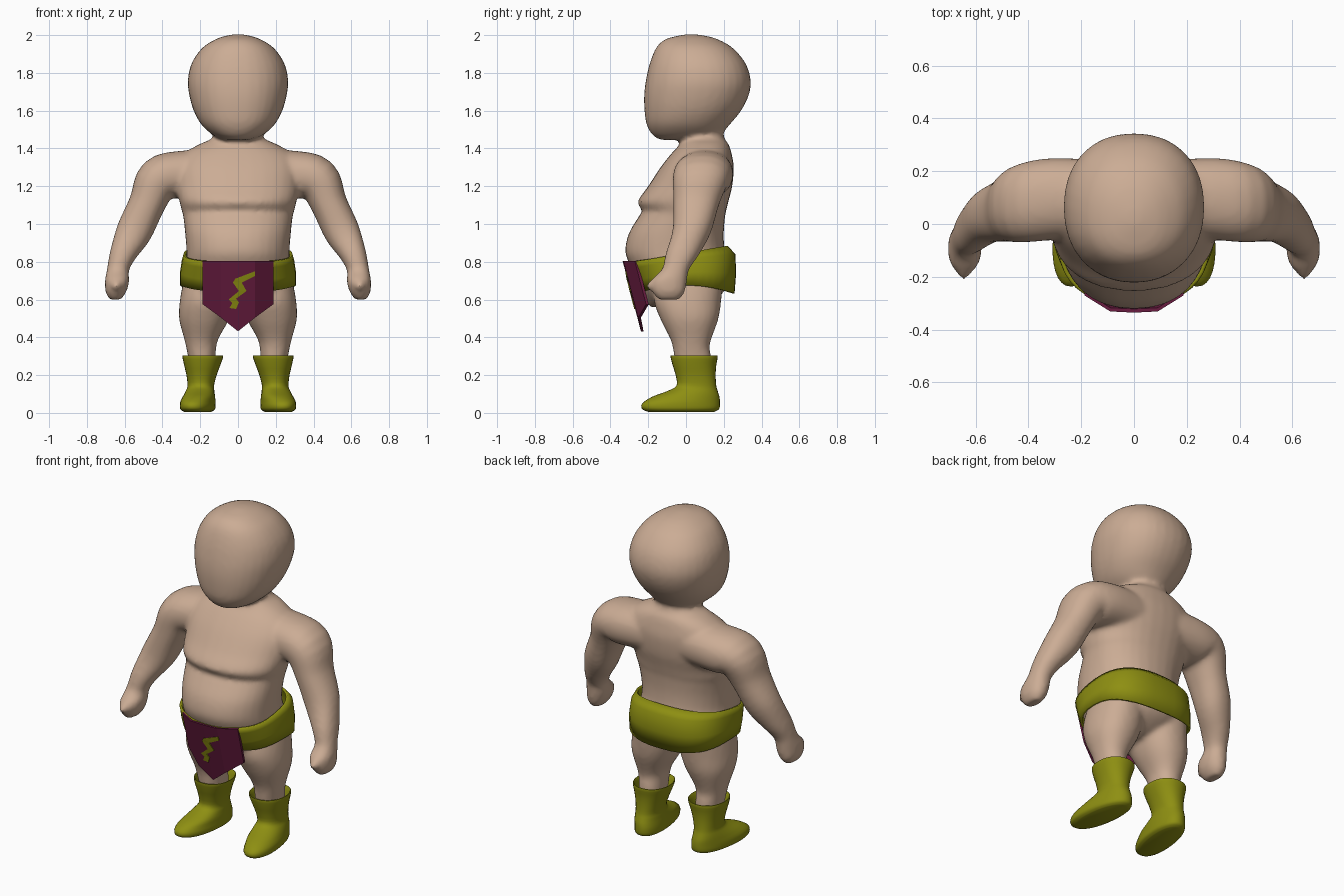
import bpy, bmesh, math
from mathutils import Vector, Matrix

if "Cube" in bpy.data.objects:
    bpy.data.objects.remove(bpy.data.objects["Cube"])


def material(name, rgb):
    m = bpy.data.materials.new(name)
    m.diffuse_color = (*rgb, 1)
    m.use_nodes = True
    m.node_tree.nodes["Principled BSDF"].inputs["Base Color"].default_value = m.diffuse_color
    return m


SKIN = material("skin tan", (0.60, 0.415, 0.30))
GREEN = material("olive green", (0.27, 0.275, 0.006))
MAROON = material("dark maroon", (0.138, 0.0116, 0.051))


def finish(bm, name, mat, smooth=True):
    bmesh.ops.recalc_face_normals(bm, faces=bm.faces)
    me = bpy.data.meshes.new(name)
    bm.to_mesh(me)
    bm.free()
    me.materials.append(mat)
    for p in me.polygons:
        p.use_smooth = smooth
    ob = bpy.data.objects.new(name, me)
    bpy.context.collection.objects.link(ob)
    return ob


def skin_rings(bm, rings, caps=True):
    vs = [[bm.verts.new(p) for p in r] for r in rings]
    n = len(vs[0])
    for a, b in zip(vs, vs[1:]):
        for i in range(n):
            j = (i + 1) % n
            bm.faces.new((a[i], a[j], b[j], b[i]))
    if caps:
        bm.faces.new(vs[0][::-1])
        bm.faces.new(vs[-1])


def oval(rx, ry, p, n=32):
    out = []
    for i in range(n):
        c, s = math.cos(2 * math.pi * i / n), math.sin(2 * math.pi * i / n)
        out.append((math.copysign(abs(c) ** (2 / p) * rx, c),
                    math.copysign(abs(s) ** (2 / p) * ry, s)))
    return out


def spline(st, steps):
    """Catmull-Rom interpolation through the stations."""
    out = []
    for i in range(len(st) - 1):
        quad = [st[max(i - 1, 0)], st[i], st[i + 1], st[min(i + 2, len(st) - 1)]]
        for k in range(steps):
            t = k / steps
            out.append([0.5 * (2 * b + (c - a) * t + (2 * a - 5 * b + 4 * c - d) * t * t
                               + (3 * b - a - 3 * c + d) * t ** 3)
                        for a, b, c, d in zip(*quad)])
    return out + [list(st[-1])]


def loft(bm, stations, side=1, power=2.2, steps=4, tilt=True, shear=None):
    """Stations are (x, y, z, half width, half depth); rings turn in the xz plane."""
    st = spline(stations, steps)
    rings = []
    for i, (x, y, z, rx, ry) in enumerate(st):
        a, b = st[max(i - 1, 0)], st[min(i + 1, len(st) - 1)]
        t = Vector((b[0] - a[0], 0, b[2] - a[2])) if tilt else Vector((0, 0, 1))
        u = Vector((0, 1, 0)).cross(t).normalized()
        ring = []
        for p, q in oval(max(rx, 0.005), max(ry, 0.005), power):
            v = Vector((x, y + q, z)) + u * p
            if shear:
                v.x += shear(v)
            ring.append((v.x * side, v.y, v.z))
        rings.append(ring)
    skin_rings(bm, rings)


def fb(rows):
    """(z, half width, front y, back y) -> centred stations."""
    return [(0, (f + b) / 2, z, r, (b - f) / 2) for z, r, f, b in rows]


# ---- body: torso, head, arms and legs fused into one smooth skin
body = bmesh.new()
loft(body, fb([(.56, .07, -.19, .06), (.58, .13, -.205, .12), (.64, .23, -.235, .2),
               (.72, .272, -.265, .235), (.80, .275, -.305, .225), (.86, .273, -.322, .205),
               (.95, .28, -.303, .2), (1.04, .29, -.25, .207), (1.07, .298, -.232, .213),
               (1.12, .31, -.255, .225), (1.2, .325, -.2, .245), (1.3, .33, -.135, .253),
               (1.37, .29, -.08, .242), (1.42, .21, -.035, .227), (1.46, .13, -.02, .2),
               (1.54, .11, -.02, .19)]), tilt=False)
loft(body, fb([(1.445, .06, -.13, .08), (1.455, .10, -.155, .14), (1.48, .145, -.185, .19),
               (1.53, .197, -.21, .235), (1.6, .235, -.22, .292), (1.68, .258, -.222, .332),
               (1.76, .266, -.213, .343), (1.85, .246, -.192, .316), (1.93, .192, -.16, .25),
               (1.975, .125, -.115, .175), (1.995, .07, -.05, .11), (2.004, .02, .0, .05)]),
     tilt=False)
arm = [(.10, .10, 1.27, .125, .14), (.30, .095, 1.262, .125, .155), (.42, .08, 1.235, .118, .15),
       (.48, .055, 1.11, .097, .122), (.55, .03, .96, .095, .102), (.61, -.02, .84, .07, .088),
       (.635, -.055, .76, .058, .072), (.64, -.09, .70, .064, .095), (.648, -.092, .64, .054, .085),
       (.648, -.09, .6, .03, .055)]
leg = [((a + b) / 2, (f + k) / 2, z, (b - a) / 2, (k - f) / 2) for z, a, b, f, k in [
    (.72, .03, .285, -.15, .2), (.6, .015, .307, -.17, .187), (.5, .045, .312, -.137, .172),
    (.4, .1, .287, -.087, .137), (.35, .115, .275, -.07, .125), (.28, .12, .262, -.06, .135),
    (.2, .125, .258, -.04, .13)]]
for s in (1, -1):
    loft(body, arm, s)
    loft(body, leg, s, tilt=False)
    # thumb
    m = (Matrix.Translation((.645 * s, -.15, .685)) @ Matrix.Rotation(.35, 4, 'X')
         @ Matrix.Diagonal((.034, .064, .032, 1)))
    bmesh.ops.create_uvsphere(body, u_segments=16, v_segments=10, radius=1, matrix=m)
body = finish(body, "body", SKIN)
mod = body.modifiers.new("fuse", 'REMESH')
mod.mode = 'VOXEL'
mod.voxel_size = 0.014
mod.use_smooth_shade = True
mod = body.modifiers.new("soften", 'SMOOTH')
mod.factor = 0.5
mod.iterations = 6

# ---- boots: foot, ankle, flared cuff, then down inside the cuff
boot = [((.2), (f + k) / 2, z, r, (k - f) / 2) for z, r, f, k in [
    (.006, .07, -.2, .15), (.02, .088, -.232, .175), (.05, .09, -.232, .18),
    (.085, .084, -.18, .177), (.115, .076, -.1, .168), (.145, .07, -.05, .16),
    (.2, .08, -.055, .157), (.25, .095, -.07, .16), (.297, .108, -.082, .168),
    (.299, .1, -.075, .16), (.24, .084, -.05, .14)]]


def toe_out(v):
    # toes swing outward, cuff leans inward
    low = min(max((.14 - v.z) / .08, 0), 1)
    return low * (.01 - .12 * (v.y - .0)) - .07 * max(v.z - .1, 0)


for s, side in ((1, "left"), (-1, "right")):
    bm = bmesh.new()
    loft(bm, boot, s, steps=3, tilt=False, shear=toe_out)
    ob = finish(bm, side + "_boot", GREEN)
    bpy.context.view_layer.objects.active = ob
    ob.select_set(True)
    bpy.ops.object.shade_smooth_by_angle(angle=math.radians(50))
    ob.select_set(False)

# ---- belt: sloping band, higher at the back
bm = bmesh.new()
rings = []
for t, r, f, k in [(0, .307, -.235, .257), (.4, .307, -.262, .265),
                   (.8, .297, -.29, .262), (1, .288, -.303, .22)]:
    ring = []
    for x, q in oval(r, (k - f) / 2, 2.6, 40):
        y = q + (f + k) / 2
        top, low = .80 + (y + .28) * .17, .675 - .65 * y * y
        ring.append((x, y, low + (top - low) * t))
    rings.append(ring)
skin_rings(bm, rings, caps=False)
belt = finish(bm, "belt", GREEN)
mod = belt.modifiers.new("thickness", 'SOLIDIFY')
mod.thickness = 0.014
mod.offset = -1


# ---- loincloth: bent plate with a pointed hem
def cloth_y(x, z):
    x = abs(x)
    curve = .05 * x if x < .09 else .0045 + (x - .09) * .62
    return -.337 + curve + (.81 - z) * .26


def plate(name, outlines, mat, thick, lift=0):
    bm = bmesh.new()
    for pts in outlines:
        bm.faces.new([bm.verts.new((x, cloth_y(x, z) - lift, z)) for x, z in pts])
    bmesh.ops.remove_doubles(bm, verts=bm.verts, dist=1e-4)
    bmesh.ops.triangulate(bm, faces=bm.faces)
    geo = bmesh.ops.extrude_face_region(bm, geom=bm.faces[:])["geom"]
    for v in geo:
        if isinstance(v, bmesh.types.BMVert):
            v.co.y += thick
    return finish(bm, name, mat, False)


cols = [(-.187, .575), (-.09, .504), (0, .432), (.09, .504), (.187, .575)]
plate("loincloth", [[(a, .805), (a, za), (b, zb), (b, .805)]
                    for (a, za), (b, zb) in zip(cols, cols[1:])], MAROON, 0.014)

# ---- zigzag emblem on the cloth
plate("zigzag", [[(.09, .75), (.09, .725), (.02, .69), (.045, .645), (-.01, .605), (.005, .585),
                  (-.01, .55), (-.045, .555), (-.03, .582), (-.05, .60), (.005, .645),
                  (-.027, .69), (-.015, .71)]], GREEN, 0.008, 0.005)
